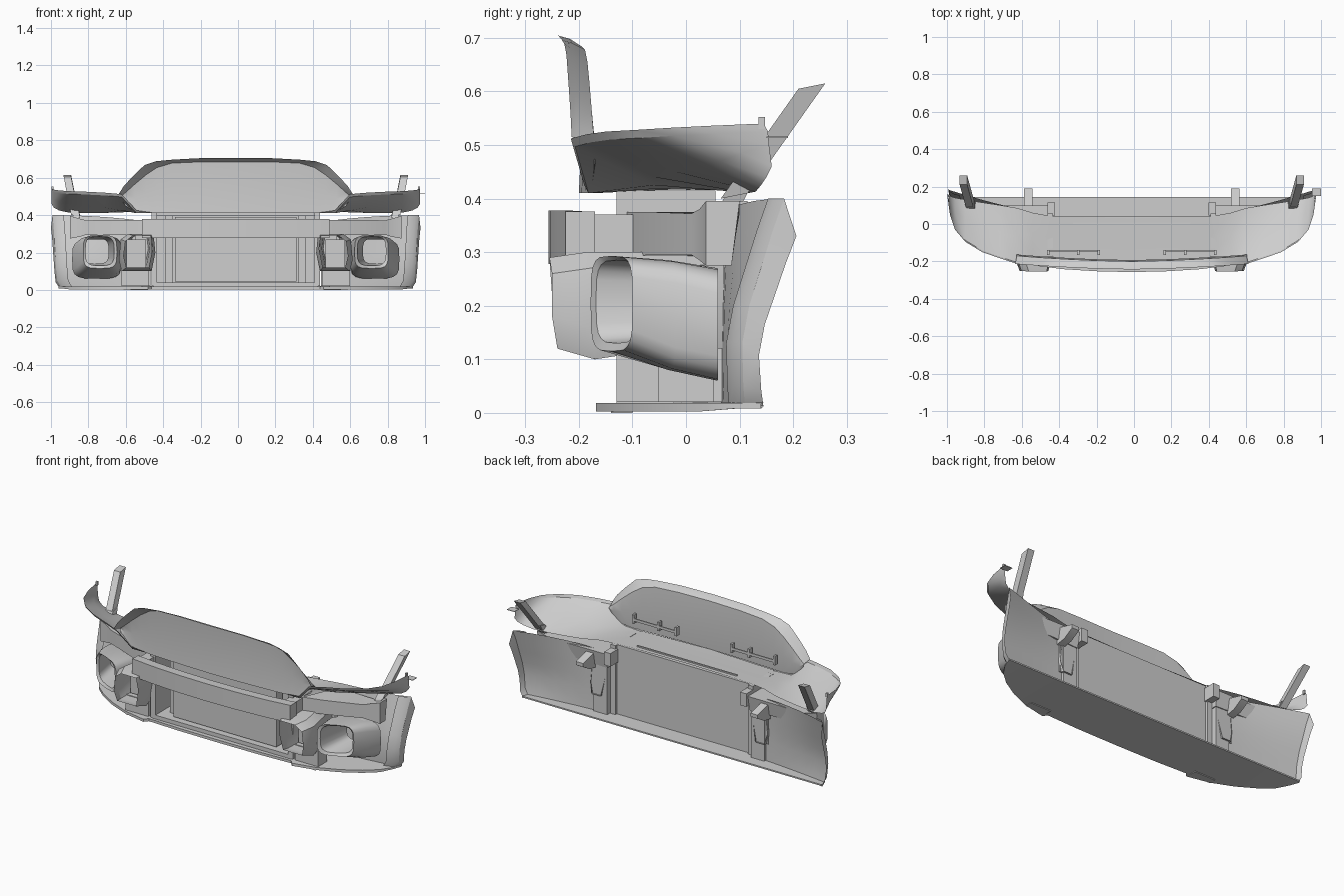
import bpy, bmesh, math

old = bpy.data.objects.get("Cube")
if old:
    bpy.data.objects.remove(old, do_unlink=True)

grey = bpy.data.materials.new("light grey")
grey.use_nodes = True
grey.diffuse_color = (0.62, 0.62, 0.62, 1)
grey.node_tree.nodes["Principled BSDF"].inputs["Base Color"].default_value = (0.62, 0.62, 0.62, 1)
CENTRE = -0.012


def finish(name, bm, mirror=True):
    """Turn a bmesh into an object, mirrored across the centre line."""
    bmesh.ops.recalc_face_normals(bm, faces=bm.faces)
    mesh = bpy.data.meshes.new(name)
    bm.to_mesh(mesh)
    bm.free()
    mesh.materials.append(grey)
    ob = bpy.data.objects.new(name, mesh)
    ob.location.x = CENTRE
    bpy.context.collection.objects.link(ob)
    if mirror:
        ob.modifiers.new("Mirror", 'MIRROR').use_clip = True
    bpy.ops.object.select_all(action='DESELECT')
    ob.select_set(True)
    bpy.context.view_layer.objects.active = ob
    bpy.ops.object.shade_smooth_by_angle(angle=math.radians(32))
    return ob


def loft(name, rows, closed=False, caps=False, mirror=True):
    """Skin between rows that have equal numbers of points."""
    bm = bmesh.new()
    grid = [[bm.verts.new(p) for p in row] for row in rows]
    n = len(grid[0])
    for a, b in zip(grid, grid[1:]):
        for i in range(n if closed else n - 1):
            j = (i + 1) % n
            bm.faces.new((a[i], a[j], b[j], b[i]))
    if caps:
        bm.faces.new(grid[0])
        bm.faces.new(grid[-1])
    return finish(name, bm, mirror)


def box(name, x, y, z, mirror=True):
    ring = lambda h: [(x[0], y[0], h), (x[1], y[0], h), (x[1], y[1], h), (x[0], y[1], h)]
    return loft(name, [ring(z[0]), ring(z[1])], True, True, mirror)


def oval(x, z, y0, y1, power=0.55, n=20):
    """Rounded opening; its y runs from y0 at the inner side to y1 outside."""
    pts = []
    for k in range(n):
        t = 2 * math.pi * k / n
        c, s = math.cos(t), math.sin(t)
        u = math.copysign(abs(c) ** power, c)
        v = math.copysign(abs(s) ** power, s)
        pts.append(((x[0] + x[1]) / 2 + u * (x[1] - x[0]) / 2,
                    y0 + (y1 - y0) * (u + 1) / 2,
                    (z[0] + z[1]) / 2 + v * (z[1] - z[0]) / 2))
    return pts


# Floor tray: curved front edge, small step beside the centre section
tray = [(0, -.155), (.25, -.153), (.45, -.145), (.47, -.168), (.6, -.14), (.72, -.09),
        (.82, -.03), (.89, .03), (.93, .09), (.948, .14)]
loft("floor_tray", [[(x, .145, .012), (x, y, .003 if x < .9 else .008), (x, y, .018),
                     (x, .145, .02)] for x, y in tray], True)
box("tray_step", (.47, .6), (-.14, -.1), (0, .01))

# Upper deck: flat middle, flared rim at the sides
deck = [(0, -.2, .41, -.08, .415, .03, .42), (.42, -.18, .41, -.07, .415, .04, .42),
        (.53, -.19, .425, -.06, .418, .06, .42), (.61, -.215, .512, -.06, .425, .085, .415),
        (.7, -.185, .52, -.06, .44, .1, .412), (.8, -.15, .525, -.02, .45, .115, .41),
        (.89, -.095, .528, .03, .46, .13, .413), (.945, -.03, .532, .065, .47, .14, .425),
        (.972, .05, .536, .105, .485, .15, .44), (.985, .145, .54, .155, .5, .16, .46)]
loft("upper_deck", [[(x, a, b), (x, a + .008, max(.41, b - .015)), (x, c, d), (x, e, f)]
                    for x, a, b, c, d, e, f in deck])
box("deck_rib", (0, .315), (0, .008), (.416, .426))

# Upper grille: bowed panel with a forward lip
grille = [(0, .41, .685, .705), (.2, .41, .684, .704), (.34, .41, .678, .696),
          (.42, .41, .655, .688), (.48, .412, .615, .668), (.54, .42, .565, .61),
          (.59, .45, .52, .555), (.615, .49, .5, .515)]
rows = []
for x, low, top, lip in grille:
    bow = .03 * (x / .62) ** 1.6
    mid = (low + top) / 2
    rows.append([(x, -.2 + bow, low), (x, -.193 + bow, mid), (x, -.2 + bow, top),
                 (x * 1.01, -.218 + bow / 2, (top + lip * 2) / 3), (x * 1.015, -.243 + bow, lip)])
loft("upper_grille", rows)

# Clips behind the grille
box("grille_clip_rail", (.17, .45), (-.147, -.14), (.475, .49))
for x in (.17, .28, .44):
    box("grille_clip_post", (x, x + .012), (-.165, -.14), (.46, .51))

# Radiator housing
box("radiator_back", (0, .43), (.03, .04), (.02, .415))
box("radiator_core", (0, .325), (-.1, -.04), (.045, .39))
box("radiator_post", (.335, .375), (-.06, .03), (.03, .4))
box("radiator_side", (.42, .45), (-.13, .055), (.02, .415))
box("radiator_top", (0, .42), (-.11, .04), (.395, .412))
box("rear_post", (.41, .45), (.045, .115), (.32, .395))
box("radiator_sill", (0, .44), (-.13, .04), (.018, .04))

# Bumper beam and its outer brackets
beam = [(0, -.257), (.18, -.253), (.36, -.242), (.5, -.225)]
loft("bumper_beam", [[(x, y, .278), (x, y, .378), (x, y + .055, .375), (x, y + .055, .282)]
                     for x, y in beam], True)
box("beam_end", (.49, .5), (-.225, -.17), (.28, .376))
box("crash_box", (.43, .49), (-.175, .03), (.295, .37))
side_bar = [(.45, -.11, .29, .375), (.6, -.07, .295, .375), (.8, .01, .295, .372),
            (.83, .025, .285, .38), (.885, .037, .275, .395)]
loft("side_bracket", [[(x, y, a), (x, y, b), (x, .1, b), (x, .085, a)]
                      for x, y, a, b in side_bar], True, True)

# Inner duct with a faceted mouth
inner = [(.445, .6, .12, .29, -.25), (.43, .625, .1, .3, -.18),
         (.46, .6, .12, .3, -.05), (.47, .56, .12, .31, .08)]
loft("inner_duct", [[(a + .02, y + .01, c), (b - .015, y + .01, c), (b, y, c + .06), (b - .01, y, d - .03),
                     (b - .05, y - .005, d), (a + .01, y - .005, d), (a, y, c + .1)]
                    for a, b, c, d, y in inner], True)
box("inner_duct_back", (.472, .56), (.07, .076), (.12, .31))
box("duct_divider", (.48, .585), (-.12, -.11), (.12, .27))
box("duct_foot", (.465, .61), (-.13, -.05), (.02, .11))

# Outer brake duct: widening skin, slanted mouth and inner throat
loft("outer_duct", [oval((.61, .875), (.06, .27), .058, .06, .5),
                    oval((.61, .85), (.08, .285), -.045, -.02, .45),
                    oval((.635, .815), (.115, .293), -.178, -.1, .5),
                    oval((.65, .803), (.13, .285), -.168, -.092, .55),
                    oval((.68, .825), (.14, .275), .03, .04)], True)

# Wheel arch liner with an outer flange
profile = [(.015, .11, .935), (.05, .107, .955), (.13, .105, .962), (.2, .118, .966),
           (.27, .14, .97), (.34, .162, .974), (.4, .183, .98)]
rows = []
for z, y, edge in profile:
    row = []
    for k in range(6):
        t = k / 5
        row.append((.5 + (edge - .5) * t, .065 + (y - .065) * t ** 1.3,
                    z - max(0, z - .2) * .15 * (1 - t) ** 2))
    row.append((edge + .008, y + .035 - .012 * z / .4, z - .07 * z / .4))
    rows.append(row)
loft("wheel_arch_liner", rows)
loft("liner_inner_edge", [[(.455, .05, z), (.455, .08, z), (.54, .08, z), (.54, .05, z)]
                          for z in (.02, .2, .37)], True, True)
# Tapered guide behind the liner
loft("liner_guide", [[(.53, y, a), (.575, y, a), (.575, y, b), (.53, y, b)]
                     for y, a, b in ((.07, .27, .365), (.13, .28, .35), (.19, .315, .335))], True, True)

# Outer corner skin in front of the liner
loft("corner_skin", [[(e - .06, y - .03, z), (e - .02, y - .018, z), (e, y, z)]
                     for z, y, e in profile])


def strap(name, start, end, width, depth):
    """Slanted flat bar between two points."""
    loft(name, [[(x - width, y - depth, z), (x + width, y - depth, z),
                 (x + width, y + depth, z + .01), (x - width, y + depth, z + .01)]
                for x, y, z in (start, end)], True, True)


# Mounting straps and tabs
strap("fender_strap", (.86, .09, .4), (.9, .235, .605), .02, .025)
strap("lower_tab", (.85, .085, .385), (.86, .11, .435), .018, .022)
box("rim_tab", (.975, .985), (.135, .147), (.53, .552))
box("end_clip", (.965, 1.012), (.15, .19), (.513, .516), False)
